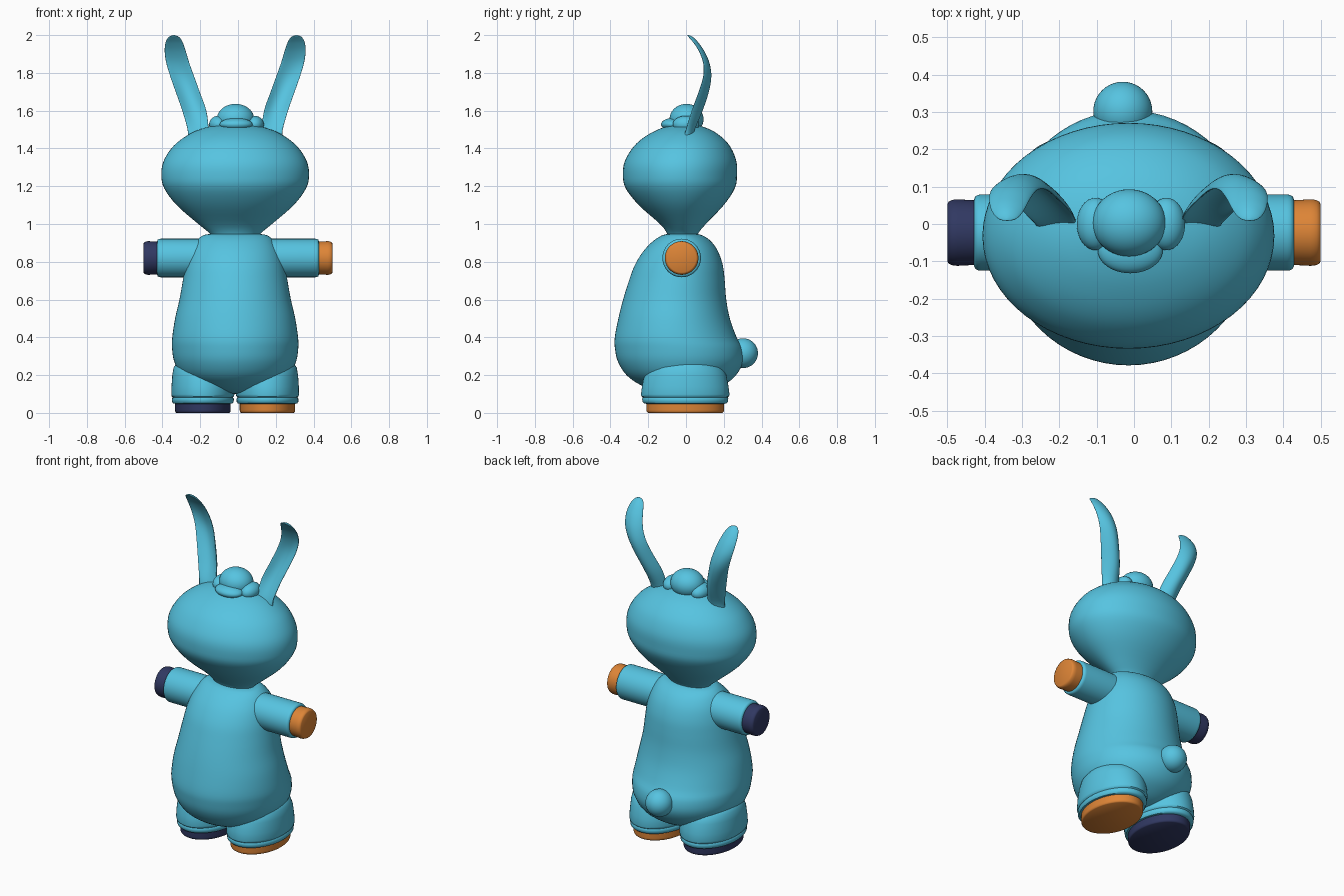
import bpy, bmesh, math
from mathutils import Matrix, Vector

CX = -0.015          # centre line of body and head


def material(name, rgb):
    m = bpy.data.materials.new(name)
    m.diffuse_color = (*rgb, 1)
    return m


BLUE = material("sky blue", (0.093, 0.55, 0.75))
ORANGE = material("orange", (0.73, 0.235, 0.038))
NAVY = material("navy", (0.03, 0.04, 0.122))


def finish(bm, name, mat, angle=40):
    bmesh.ops.recalc_face_normals(bm, faces=bm.faces)
    me = bpy.data.meshes.new(name)
    bm.to_mesh(me)
    bm.free()
    me.materials.append(mat)
    ob = bpy.data.objects.new(name, me)
    bpy.context.collection.objects.link(ob)
    bpy.ops.object.select_all(action='DESELECT')
    ob.select_set(True)
    bpy.context.view_layer.objects.active = ob
    bpy.ops.object.shade_smooth_by_angle(angle=math.radians(angle))
    return ob


def spline(rows, sub):
    """Smooth curve through the rows."""
    if sub == 1:
        return [Vector(r) for r in rows]
    pts = [Vector(r) for r in rows]
    out = []
    for i in range(len(pts) - 1):
        p0, p1, p2 = pts[max(i - 1, 0)], pts[i], pts[i + 1]
        p3 = pts[min(i + 2, len(pts) - 1)]
        for k in range(sub):
            t = k / sub
            out.append(0.5 * (2 * p1 + (p2 - p0) * t
                              + (2 * p0 - 5 * p1 + 4 * p2 - p3) * t ** 2
                              + (3 * p1 - p0 - 3 * p2 + p3) * t ** 3))
    return out + [pts[-1]]


def loft(name, rows, mat, sub=1, n=64, matrix=None):
    """Rows: height, centre x, centre y, radius x, radius y, forward cup."""
    bm = bmesh.new()
    rings = []
    for z, cx, cy, rx, ry, cup in spline(rows, sub):
        ring = []
        for k in range(n):
            a = math.tau * k / n
            u, v = math.cos(a), math.sin(a)
            ring.append(bm.verts.new((cx + rx * u, cy + ry * v - cup * u * u, z)))
        rings.append(ring)
    for a, b in zip(rings, rings[1:]):
        for k in range(n):
            bm.faces.new((a[k], a[(k + 1) % n], b[(k + 1) % n], b[k]))
    bm.faces.new(rings[0])
    bm.faces.new(rings[-1])
    if matrix:
        bm.transform(matrix)
    return finish(bm, name, mat)


def ball(name, loc, size, mat):
    bm = bmesh.new()
    bmesh.ops.create_uvsphere(bm, u_segments=40, v_segments=24, radius=1,
                              matrix=Matrix.LocRotScale(Vector(loc), None, Vector(size)))
    return finish(bm, name, mat)


def profile(rows):
    """Height, half width, front y, back y -> loft rows."""
    return [(z, CX, (f + b) / 2, w, (b - f) / 2, 0) for z, w, f, b in rows]


# pear-shaped torso
loft("body", profile([
    (0.10, 0.01, -0.04, 0.0), (0.112, 0.11, -0.15, 0.12), (0.15, 0.215, -0.245, 0.205),
    (0.20, 0.285, -0.315, 0.265), (0.27, 0.322, -0.36, 0.302), (0.34, 0.334, -0.376, 0.298),
    (0.40, 0.333, -0.377, 0.268), (0.50, 0.318, -0.358, 0.232), (0.60, 0.295, -0.333, 0.213),
    (0.70, 0.277, -0.302, 0.205), (0.78, 0.262, -0.272, 0.195), (0.85, 0.24, -0.23, 0.172),
    (0.90, 0.212, -0.185, 0.14), (0.93, 0.185, -0.145, 0.105), (0.945, 0.15, -0.11, 0.07),
    (0.95, 0.06, -0.05, 0.02)]), BLUE, sub=4)

# wide head tapering down into the neck
loft("head", profile([
    (0.92, 0.12, -0.095, 0.06), (0.95, 0.135, -0.10, 0.065), (1.00, 0.195, -0.138, 0.105),
    (1.10, 0.310, -0.25, 0.20), (1.19, 0.376, -0.32, 0.259), (1.26, 0.391, -0.334, 0.27),
    (1.33, 0.38, -0.325, 0.267), (1.40, 0.338, -0.285, 0.24), (1.45, 0.283, -0.235, 0.20),
    (1.49, 0.215, -0.17, 0.147), (1.515, 0.14, -0.11, 0.09), (1.528, 0.07, -0.06, 0.04),
    (1.53, 0.005, -0.02, -0.01)]), BLUE, sub=4)

# rounded end used for the hand pads and sleeves
PAD = [(0.0, 0.97), (0.045, 1.0), (0.053, 0.995), (0.06, 0.97), (0.066, 0.93), (0.069, 0.86)]

for s, side, foot_mat in ((-1, "left", NAVY), (1, "right", ORANGE)):
    # long thin cupped ears: height, inner, outer, y, thickness, cup
    ear = [(1.44, 0.14, 0.25, 0.01, 0.025, 0.01), (1.50, 0.14, 0.252, 0.025, 0.022, 0.02),
           (1.60, 0.153, 0.28, 0.072, 0.016, 0.04), (1.70, 0.188, 0.315, 0.108, 0.013, 0.04),
           (1.78, 0.217, 0.343, 0.122, 0.012, 0.03), (1.85, 0.242, 0.364, 0.113, 0.012, 0.02),
           (1.91, 0.26, 0.373, 0.088, 0.012, 0.015), (1.955, 0.275, 0.37, 0.058, 0.012, 0.012),
           (1.98, 0.288, 0.36, 0.036, 0.012, 0.01), (1.994, 0.303, 0.346, 0.02, 0.01, 0.005),
           (2.0, 0.322, 0.328, 0.012, 0.003, 0)]
    loft(side + "_ear", [(z, CX + s * (i + o) / 2, y, (o - i) / 2, t, c)
                         for z, i, o, y, t, c in ear], BLUE, sub=4, n=40)

    # arm straight out to the side, with a coloured hand pad
    turn = Matrix.Translation((0, -0.023, 0.82)) @ Matrix.Rotation(s * math.pi / 2, 4, 'Y')
    loft(side + "_arm", [(x, 0, 0, r, r, 0) for x, r in
                         ((0.10, 0.102), (0.41, 0.102), (0.418, 0.101), (0.425, 0.097),
                          (0.428, 0.09))], BLUE, matrix=turn)
    loft(side + "_hand", [(0.431 - 0.01 + x * 1.145, 0, 0, 0.089 * r, 0.089 * r, 0)
                          for x, r in PAD], foot_mat, matrix=turn)

    # short oval leg with a stepped cuff
    lx = CX + s * 0.171
    loft(side + "_leg", [(z, lx, -0.004, rx, ry, 0) for z, rx, ry in
                         ((0.048, 0.145, 0.205), (0.05, 0.157, 0.218), (0.058, 0.163, 0.226),
                          (0.075, 0.164, 0.228), (0.082, 0.159, 0.224), (0.088, 0.165, 0.232),
                          (0.098, 0.167, 0.234), (0.14, 0.166, 0.229), (0.20, 0.162, 0.217),
                          (0.24, 0.155, 0.198), (0.265, 0.138, 0.165), (0.28, 0.10, 0.11),
                          (0.285, 0.03, 0.03))], BLUE)

    # coloured sole
    loft(side + "_sole", [(z, lx, -0.004, 0.147 * k, 0.205 * k, 0) for z, k in
                          ((0, 0.955), (0.003, 0.98), (0.009, 0.997), (0.016, 1.0),
                           (0.053, 1.0))], foot_mat)

    # side tufts of hair
    ball(side + "_hair_tuft", (-0.008 + s * 0.095, 0.0, 1.527), (0.05, 0.07, 0.046), BLUE)

# hair on top and front, and the tail
ball("top_hair_tuft", (-0.013, 0.003, 1.555), (0.099, 0.09, 0.081), BLUE)
ball("front_hair_tuft", (-0.01, -0.07, 1.527), (0.087, 0.062, 0.034), BLUE)
ball("tail", (-0.03, 0.302, 0.316), (0.079, 0.079, 0.079), BLUE)
